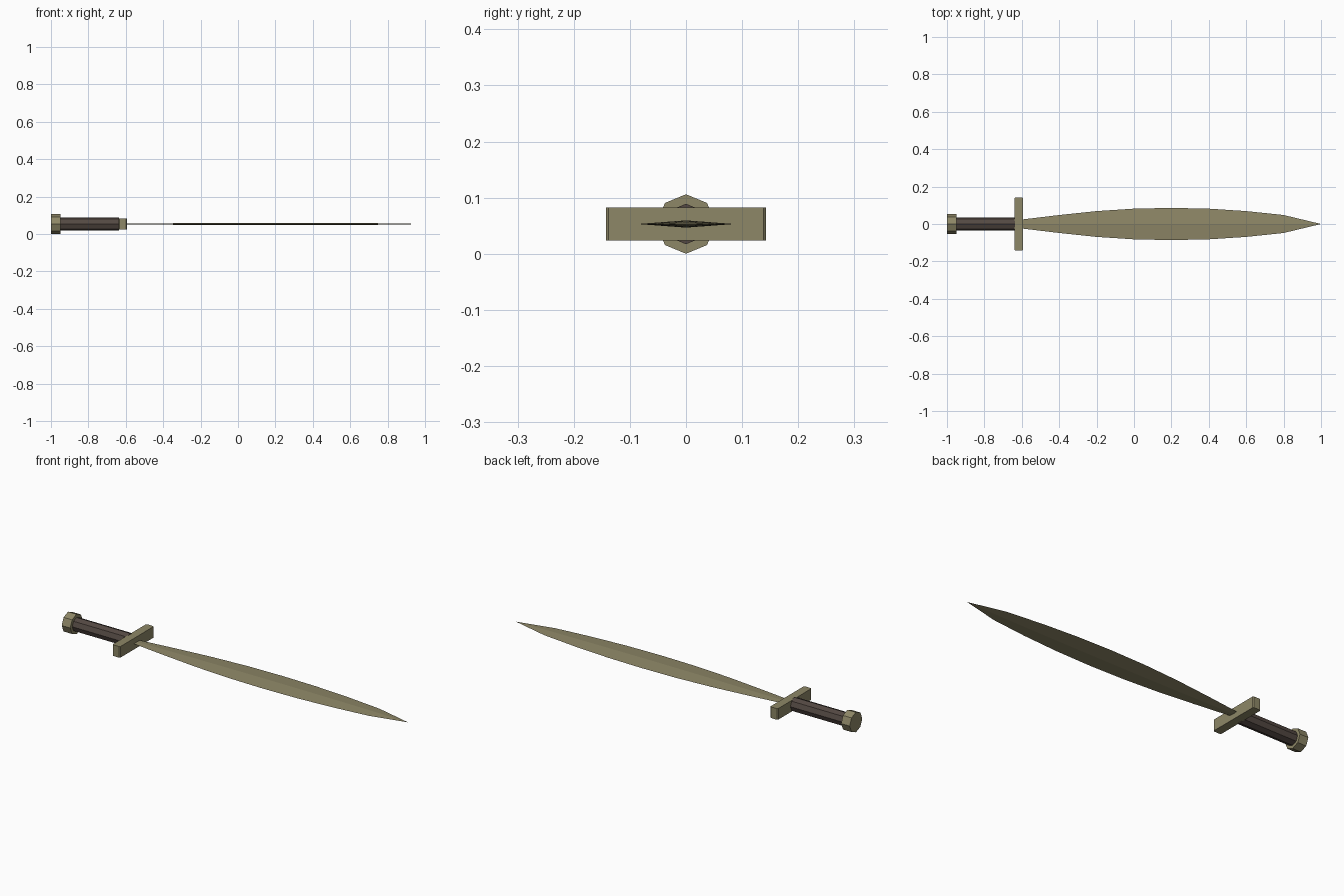
import bpy, bmesh, math
from mathutils import Matrix

if "Cube" in bpy.data.objects:
    bpy.data.objects.remove(bpy.data.objects["Cube"])

AXIS_Z = 0.053  # height of the sword's long axis


def make_material(name, rgb):
    m = bpy.data.materials.new(name)
    m.diffuse_color = (*rgb, 1)
    m.use_nodes = True
    m.node_tree.nodes["Principled BSDF"].inputs["Base Color"].default_value = m.diffuse_color
    return m


bronze = make_material("bronze", (0.27, 0.242, 0.135))
dark_leather = make_material("dark leather", (0.088, 0.066, 0.055))


def finish(name, bm, mat):
    bmesh.ops.recalc_face_normals(bm, faces=bm.faces[:])
    mesh = bpy.data.meshes.new(name)
    bm.to_mesh(mesh)
    bm.free()
    mesh.materials.append(mat)
    ob = bpy.data.objects.new(name, mesh)
    ob.location.z = AXIS_Z
    bpy.context.collection.objects.link(ob)
    return ob


def octagon_bar(name, x0, x1, radius, mat):
    # eight-sided bar along x with a corner pointing straight up
    bm = bmesh.new()
    bmesh.ops.create_cone(
        bm, cap_ends=True, segments=8, radius1=radius, radius2=radius, depth=x1 - x0,
        matrix=Matrix.Translation(((x0 + x1) / 2, 0, 0)) @ Matrix.Rotation(math.pi / 2, 4, 'Y'))
    return finish(name, bm, mat)


# Pommel and grip
octagon_bar("pommel", -1.0, -0.95, 0.053, bronze)
octagon_bar("grip", -0.95, -0.635, 0.036, dark_leather)

# Crossguard: box with slightly chamfered upright corners
bm = bmesh.new()
bmesh.ops.create_cube(bm, size=1, matrix=Matrix.Translation((-0.617, 0, 0))
                      @ Matrix.Diagonal((0.045, 0.286, 0.059, 1)))
upright = [e for e in bm.edges if abs(e.verts[0].co.z - e.verts[1].co.z) > 0.01]
bmesh.ops.bevel(bm, geom=upright, offset=0.005, segments=1, affect='EDGES')
finish("crossguard", bm, bronze)

# Leaf-shaped blade: diamond sections lofted to a point
sections = [(-0.6, 0.024), (-0.4, 0.048), (-0.2, 0.069), (0.0, 0.082), (0.2, 0.086),
            (0.4, 0.082), (0.6, 0.069), (0.8, 0.048)]
bm = bmesh.new()
rings = []
for x, w in sections:
    t = w * 0.075
    rings.append([bm.verts.new(p) for p in ((x, w, 0), (x, 0, t), (x, -w, 0), (x, 0, -t))])
tip = bm.verts.new((1, 0, 0))
bm.faces.new(rings[0])
for i in range(4):
    j = (i + 1) % 4
    for a, b in zip(rings, rings[1:]):
        bm.faces.new((a[i], a[j], b[j], b[i]))
    bm.faces.new((rings[-1][i], rings[-1][j], tip))
finish("blade", bm, bronze)
